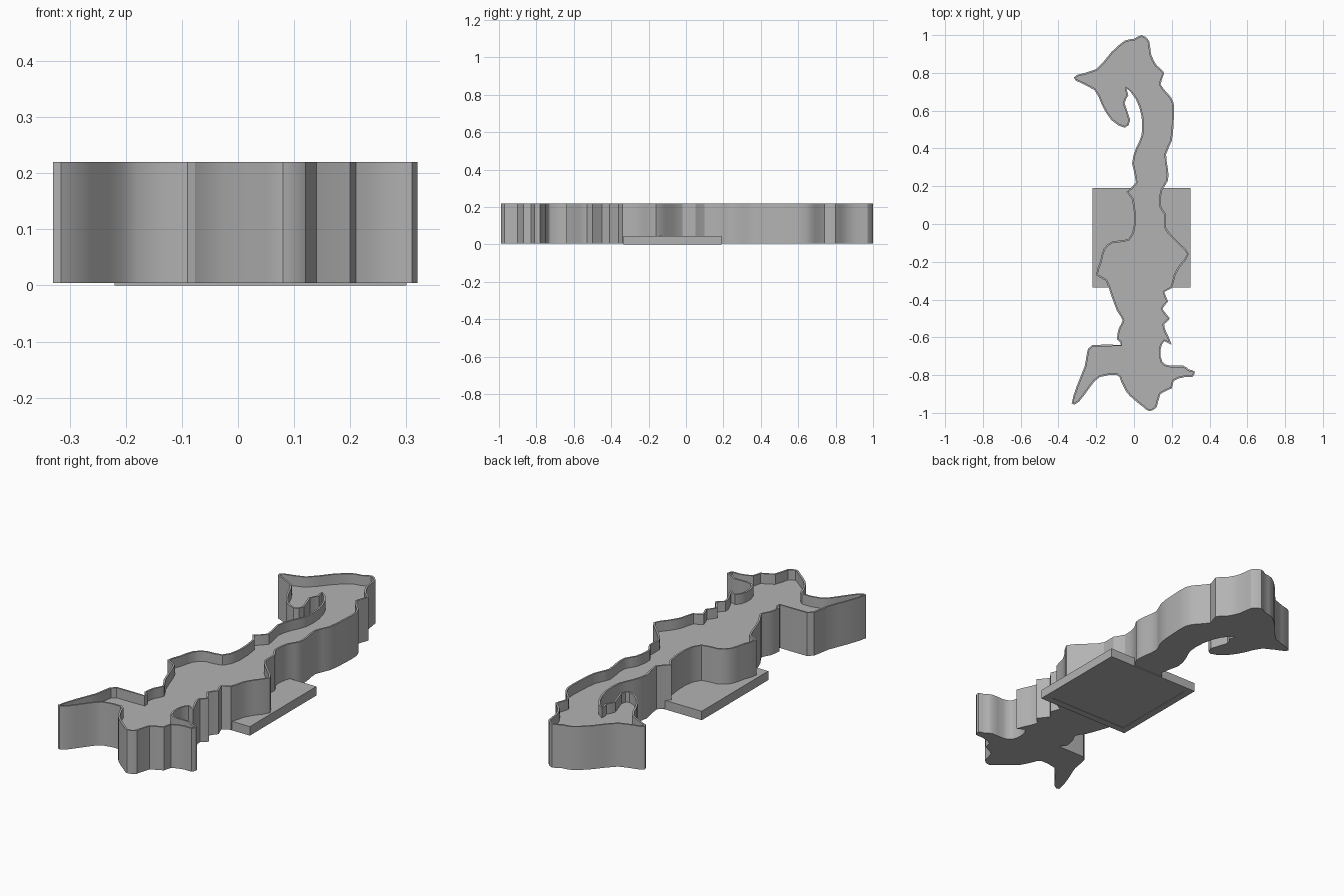
import bpy
import bmesh
from math import radians
from mathutils import Vector

HEIGHT = 0.22        # top of the rim
FLOOR_DEPTH = 0.05   # how far the tray floor lies below the rim
RIM = 0.009          # rim thickness
LIFT = 0.004         # tray underside sits just above the plate underside

# Coastline points in hundredths of a unit: east side runs down, west side runs up
EAST = [(4, 100), (8, 97), (9, 90), (12, 84), (16, 80), (14, 74), (18, 69),
        (21, 64), (21, 54), (20, 44), (17, 37), (18, 29), (18, 23), (15, 18),
        (14, 10), (17, 5), (17, -2), (21, -7), (25, -11), (29, -16),
        (25, -22), (22, -27), (20, -34), (16, -36), (18, -41), (15, -45),
        (19, -50), (16, -53), (17, -57), (20, -64), (16, -62), (14, -67),
        (15, -73), (19, -75), (26, -75), (29, -77), (32, -78), (31, -81),
        (27, -81), (21, -83), (20, -87), (14, -90), (12, -97), (8, -99)]
WEST = [(5, -97), (0, -93), (-4, -89), (-7, -83), (-9, -80), (-18, -81),
        (-23, -86), (-29, -94), (-33, -95), (-30, -85), (-26, -75),
        (-25, -69), (-22, -64), (-7, -64), (-9, -61), (-8, -55), (-6, -51),
        (-9, -46), (-12, -38), (-15, -30), (-20, -27), (-18, -20), (-16, -13),
        (-11, -9), (-3, -8), (0, 0), (-1, 13), (-4, 17), (1, 22), (-1, 32),
        (1, 40), (4, 47), (4, 57), (1, 66), (-4, 72), (-3, 68), (-5, 64),
        (-2, 55), (-5, 51), (-12, 55), (-17, 63), (-21, 71), (-31, 76),
        (-30, 79), (-20, 82), (-12, 91), (-5, 97), (0, 98)]


def make_material(name, color):
    mat = bpy.data.materials.new(name)
    mat.use_nodes = True
    mat.diffuse_color = color
    mat.node_tree.nodes["Principled BSDF"].inputs["Base Color"].default_value = color
    return mat


def finish(bm, name, mat):
    """Turn a bmesh into a named object with one material."""
    bmesh.ops.recalc_face_normals(bm, faces=bm.faces)
    mesh = bpy.data.meshes.new(name)
    bm.to_mesh(mesh)
    bm.free()
    mesh.materials.append(mat)
    obj = bpy.data.objects.new(name, mesh)
    bpy.context.collection.objects.link(obj)
    return obj


def rounded_loop(points):
    """Add one softened point halfway along each side of a closed outline."""
    loop = []
    count = len(points)
    for i, b in enumerate(points):
        a, c, d = points[i - 1], points[(i + 1) % count], points[(i + 2) % count]
        loop += [b, (b + c) * 0.5 + (b + c - a - d) / 16]
    return loop


def sink(bm, face, border, depth):
    """Leave a border around a face and lower the middle."""
    bmesh.ops.inset_individual(bm, faces=[face], thickness=border, depth=0)
    bmesh.ops.inset_individual(bm, faces=[face], thickness=0, depth=-depth)


def build_tray(mat):
    outline = rounded_loop([Vector((x, y)) / 100 for x, y in EAST + WEST])
    bm = bmesh.new()
    low = [bm.verts.new((p.x, p.y, LIFT)) for p in outline]
    high = [bm.verts.new((p.x, p.y, HEIGHT)) for p in outline]
    bm.faces.new(low)
    top = bm.faces.new(reversed(high))
    for i in range(len(low)):
        bm.faces.new((low[i - 1], low[i], high[i], high[i - 1]))
    bmesh.ops.recalc_face_normals(bm, faces=bm.faces)
    sink(bm, top, RIM, FLOOR_DEPTH)
    return finish(bm, "coastline_tray", mat)


def build_plate(mat):
    bm = bmesh.new()
    bmesh.ops.create_cube(bm, size=1)
    bmesh.ops.scale(bm, vec=(0.52, 0.525, 0.045), verts=bm.verts)
    bmesh.ops.translate(bm, vec=(0.04, -0.0725, 0.0225), verts=bm.verts)
    underside = min(bm.faces, key=lambda f: f.calc_center_median().z)
    sink(bm, underside, 0.05, 0.002)
    return finish(bm, "square_base_plate", mat)


cube = bpy.data.objects.get("Cube")
if cube:
    bpy.data.objects.remove(cube, do_unlink=True)

grey = make_material("neutral_grey", (0.45, 0.45, 0.45, 1))
build_plate(grey)
tray = build_tray(grey)

# Soft walls with crisp rim and corners
bpy.ops.object.select_all(action="DESELECT")
tray.select_set(True)
bpy.context.view_layer.objects.active = tray
bpy.ops.object.shade_smooth_by_angle(angle=radians(30))
